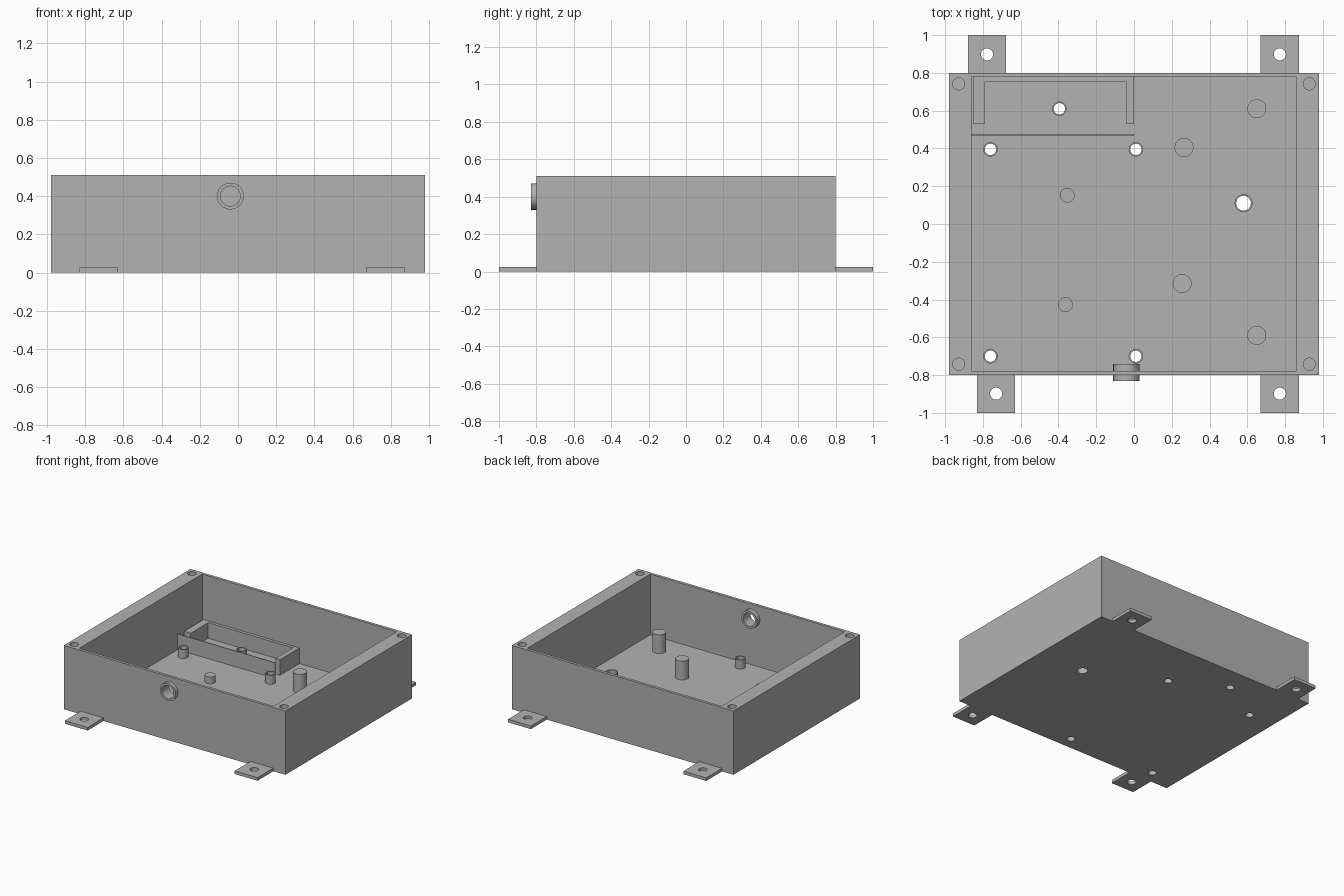
import bpy, bmesh, math
from mathutils import Matrix

cube = bpy.data.objects.get("Cube")
if cube:
    bpy.data.objects.remove(cube, do_unlink=True)

grey = bpy.data.materials.new("plain_grey")
grey.use_nodes = True
tone = (0.448, 0.448, 0.448, 1)
grey.diffuse_color = tone
grey.node_tree.nodes["Principled BSDF"].inputs["Base Color"].default_value = tone

FLOOR, TOP = 0.025, 0.51
HALF_X, HALF_Y = 0.98, 0.8
IN_X, IN_Y = 0.86, 0.777


def finish(name, bm):
    bmesh.ops.recalc_face_normals(bm, faces=bm.faces)
    mesh = bpy.data.meshes.new(name)
    bm.to_mesh(mesh)
    bm.free()
    mesh.materials.append(grey)
    obj = bpy.data.objects.new(name, mesh)
    bpy.context.collection.objects.link(obj)
    return obj


def smooth(obj):
    bpy.ops.object.select_all(action='DESELECT')
    obj.select_set(True)
    bpy.context.view_layer.objects.active = obj
    bpy.ops.object.shade_smooth_by_angle(angle=math.radians(30))


def box(name, x, y, z):
    bm = bmesh.new()
    bmesh.ops.create_cube(bm, size=1)
    for v in bm.verts:
        for i, (lo, hi) in enumerate((x, y, z)):
            v.co[i] = hi if v.co[i] > 0 else lo
    return finish(name, bm)


def rod(name, x, y, r, z0, z1):
    bm = bmesh.new()
    bmesh.ops.create_cone(bm, cap_ends=True, segments=48, radius1=r, radius2=r,
                          depth=z1 - z0, matrix=Matrix.Translation((x, y, (z0 + z1) / 2)))
    obj = finish(name, bm)
    smooth(obj)
    return obj


def tube(name, x, y, outer, inner, z0, z1):
    bm = bmesh.new()
    n = 48
    rings = []
    for r, z in ((outer, z0), (outer, z1), (inner, z1), (inner, z0)):
        rings.append([bm.verts.new((x + r * math.cos(math.tau * k / n),
                                    y + r * math.sin(math.tau * k / n), z)) for k in range(n)])
    for i in range(4):
        a, b = rings[i], rings[(i + 1) % 4]
        for k in range(n):
            m = (k + 1) % n
            bm.faces.new((a[k], a[m], b[m], b[k]))
    obj = finish(name, bm)
    smooth(obj)
    return obj


def lay_forward(obj, x, y, z):
    # turn a z-aligned part so that it points along y
    obj.data.transform(Matrix.Translation((x, y, z)) @ Matrix.Rotation(math.pi / 2, 4, 'X'))
    return obj


def cut(obj, cutter):
    bpy.context.view_layer.update()
    mod = obj.modifiers.new("cut", 'BOOLEAN')
    mod.operation = 'DIFFERENCE'
    mod.solver = 'EXACT'
    mod.object = cutter
    bpy.ops.object.select_all(action='DESELECT')
    obj.select_set(True)
    bpy.context.view_layer.objects.active = obj
    bpy.ops.object.modifier_apply(modifier=mod.name)
    bpy.data.objects.remove(cutter, do_unlink=True)


# Open tray with thick side walls
tray = box("tray", (-HALF_X, HALF_X), (-HALF_Y, HALF_Y), (0, TOP))
cut(tray, box("cavity", (-IN_X, IN_X), (-IN_Y, IN_Y), (FLOOR, TOP + 0.1)))

# Blind screw holes in the corners
for sx in (-1, 1):
    for sy in (-1, 1):
        cut(tray, rod("screw_hole", sx * 0.928, sy * 0.742, 0.032, TOP - 0.15, TOP + 0.1))

# Hollow standoffs, open through the floor
hollow = [(-0.76, 0.395, 0.038, 0.03, 0.097), (0.01, 0.395, 0.038, 0.03, 0.097),
          (-0.76, -0.7, 0.038, 0.03, 0.097), (0.01, -0.7, 0.038, 0.03, 0.097),
          (-0.395, 0.61, 0.038, 0.03, 0.097), (0.58, 0.11, 0.047, 0.039, 0.14)]
for x, y, outer, inner, top in hollow:
    cut(tray, rod("floor_hole", x, y, inner, -0.1, 0.2))
    tube("hollow_standoff", x, y, outer, inner, FLOOR, top)

# Solid posts
for x, y in ((0.65, 0.61), (0.265, 0.405), (0.255, -0.315), (0.65, -0.59)):
    rod("tall_post", x, y, 0.05, FLOOR, 0.175)
for x, y in ((-0.353, 0.152), (-0.363, -0.427)):
    rod("short_post", x, y, 0.039, FLOOR, 0.08)

# Round port through the front wall
cut(tray, lay_forward(rod("port_hole", 0, 0, 0.06, -0.1, 0.1), -0.04, -HALF_Y, 0.4))
lay_forward(tube("front_port", 0, 0, 0.07, 0.052, -0.045, 0.045), -0.04, -0.785, 0.4)
smooth(tray)

# Holder against the back wall
WALL = 0.15
box("holder_left_arm", (-0.85, -0.79), (0.53, IN_Y), (FLOOR, WALL))
box("holder_right_arm", (-0.04, 0), (0.53, IN_Y), (FLOOR, WALL))
box("holder_back", (-0.79, -0.04), (0.752, IN_Y), (FLOOR, WALL))
box("holder_front_plate", (-IN_X, 0), (0.466, 0.473), (FLOOR, WALL))

# Mounting tabs with holes
for x, side in ((-0.778, 1), (0.772, 1), (-0.73, -1), (0.772, -1)):
    y = sorted((side * HALF_Y, side))
    tab = box("mounting_tab", (x - 0.101, x + 0.101), y, (0, FLOOR))
    cut(tab, rod("tab_hole", x, side * 0.898, 0.032, -0.1, 0.1))
    smooth(tab)
